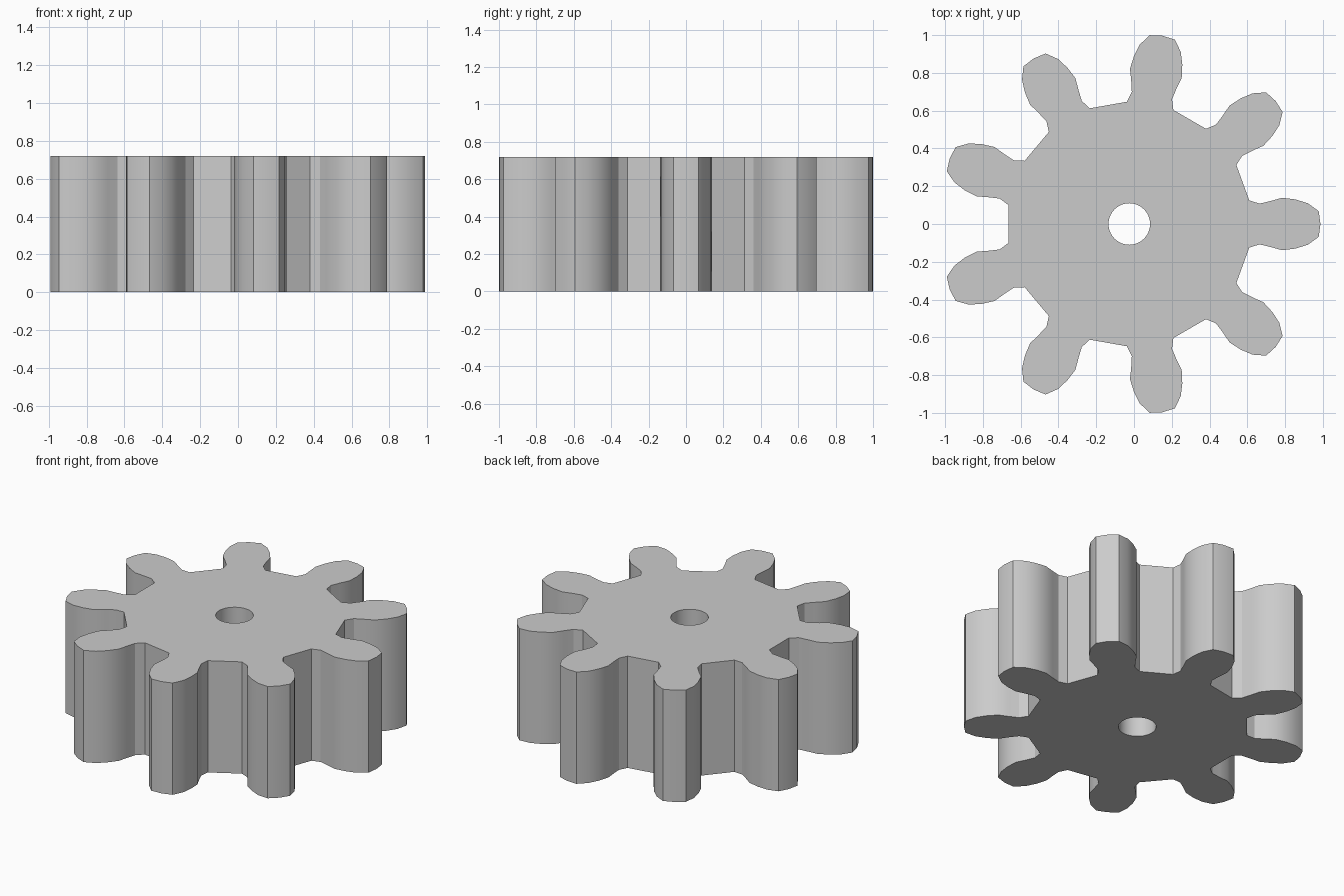
import bpy
import bmesh
from math import cos, sin, tau, radians

cube = bpy.data.objects.get("Cube")
if cube:
    bpy.data.objects.remove(cube, do_unlink=True)

TEETH = 9
HEIGHT = 0.72
CENTRE_X = -0.025
BORE_RADIUS = 0.11
BORE_SIDES = 40

# One tooth flank, root to tip: (distance along tooth axis, half width)
FLANK = [(0.635, 0.125), (0.69, 0.108), (0.75, 0.122), (0.81, 0.139),
         (0.88, 0.130), (0.945, 0.110), (1.003, 0.068)]
TIP = (1.012, 0.0)


def gear_outline():
    """Mirror the flank into a tooth and repeat it around the axle."""
    tooth = [(a, -b) for a, b in FLANK] + [TIP] + list(reversed(FLANK))
    points = []
    for i in range(TEETH):
        c, s = cos(tau * i / TEETH), sin(tau * i / TEETH)
        points += [(CENTRE_X + a * c - b * s, a * s + b * c) for a, b in tooth]
    return points


def bore_outline():
    angles = [tau * i / BORE_SIDES for i in range(BORE_SIDES)]
    return [(CENTRE_X + BORE_RADIUS * cos(t), BORE_RADIUS * sin(t)) for t in angles]


def add_loop(bm, points):
    verts = [bm.verts.new((x, y, 0)) for x, y in points]
    return [bm.edges.new((v, verts[i - 1])) for i, v in enumerate(verts)]


# Flat gear face with its bore, raised into a solid
bm = bmesh.new()
edges = add_loop(bm, gear_outline()) + add_loop(bm, bore_outline())
bmesh.ops.triangle_fill(bm, edges=edges, use_beauty=True, use_dissolve=False)
raised = bmesh.ops.extrude_face_region(bm, geom=bm.faces[:], use_keep_orig=True)
top = [g for g in raised["geom"] if isinstance(g, bmesh.types.BMVert)]
bmesh.ops.translate(bm, verts=top, vec=(0, 0, HEIGHT))
bmesh.ops.recalc_face_normals(bm, faces=bm.faces[:])

mesh = bpy.data.meshes.new("gear")
bm.to_mesh(mesh)
bm.free()
gear = bpy.data.objects.new("gear", mesh)
bpy.context.collection.objects.link(gear)

# Plain grey metal
grey = bpy.data.materials.new("grey")
grey.use_nodes = True
colour = (0.6, 0.6, 0.6, 1)
grey.diffuse_color = colour
grey.node_tree.nodes["Principled BSDF"].inputs["Base Color"].default_value = colour
mesh.materials.append(grey)

# Rounded flanks and bore smooth, corners crisp
bpy.ops.object.select_all(action="DESELECT")
gear.select_set(True)
bpy.context.view_layer.objects.active = gear
bpy.ops.object.shade_smooth_by_angle(angle=radians(25))
